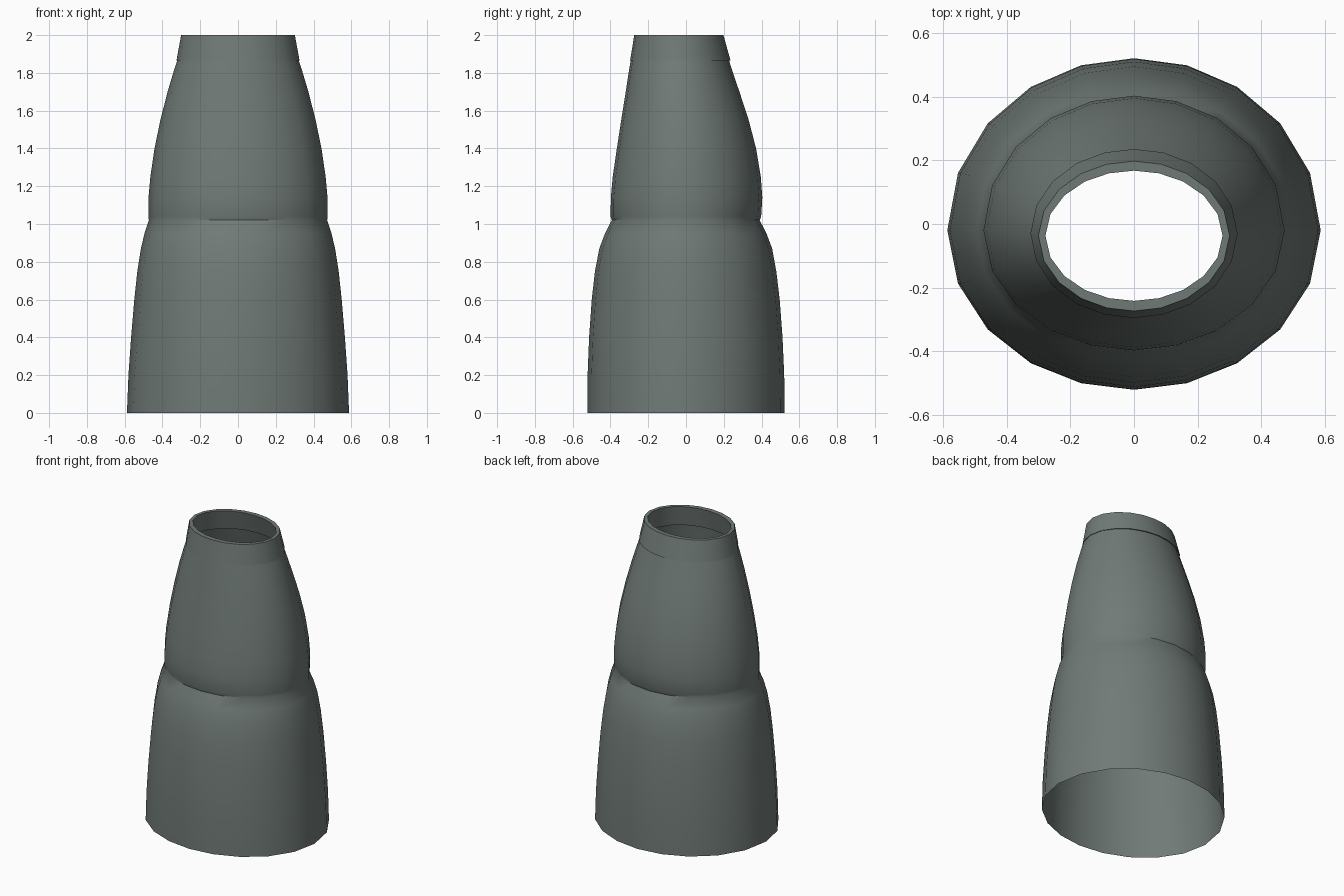
import bpy, bmesh, math

SIDES = 20
cloth = bpy.data.materials.new("grey_green_cloth")
cloth.diffuse_color = (0.162, 0.195, 0.182, 1)


def ring(bm, z, rx, front, back, cy):
    """Oval loop with separate front and back depth."""
    verts = []
    for i in range(SIDES):
        a = 2 * math.pi * i / SIDES
        a += 0.045 * math.sin(2 * a)
        s = math.sin(a)
        depth = back - cy if s > 0 else cy - front
        verts.append(bm.verts.new((rx * math.cos(a), cy + depth * s, z)))
    return verts


def loft(name, rows, closed=False):
    """Skin a stack of oval loops."""
    bm = bmesh.new()
    rings = [ring(bm, *r) for r in rows]
    pairs = list(zip(rings, rings[1:]))
    if closed:
        pairs.append((rings[-1], rings[0]))
    for lo, hi in pairs:
        for i in range(SIDES):
            j = (i + 1) % SIDES
            bm.faces.new((lo[i], lo[j], hi[j], hi[i]))
    me = bpy.data.meshes.new(name)
    bm.to_mesh(me)
    bm.free()
    me.materials.append(cloth)
    ob = bpy.data.objects.new(name, me)
    bpy.context.collection.objects.link(ob)
    bpy.ops.object.select_all(action='DESELECT')
    ob.select_set(True)
    bpy.context.view_layer.objects.active = ob
    bpy.ops.object.shade_smooth_by_angle(angle=math.radians(40))


# Two-tier skirt: height, half width, front y, back y, centre y
loft("skirt", [
    (0.00, 0.588, -0.522, 0.522, -0.02),
    (0.20, 0.580, -0.521, 0.520, -0.02),
    (0.40, 0.566, -0.513, 0.511, -0.02),
    (0.60, 0.549, -0.499, 0.496, -0.02),
    (0.75, 0.533, -0.482, 0.478, -0.02),
    (0.87, 0.514, -0.459, 0.456, -0.02),
    (0.95, 0.495, -0.429, 0.426, -0.02),
    (1.02, 0.472, -0.393, 0.390, -0.02),
    (1.04, 0.474, -0.399, 0.398, -0.02),
    (1.14, 0.474, -0.398, 0.404, -0.02),
    (1.25, 0.464, -0.388, 0.396, -0.02),
    (1.40, 0.442, -0.366, 0.371, -0.02),
    (1.55, 0.411, -0.343, 0.332, -0.025),
    (1.70, 0.373, -0.319, 0.283, -0.03),
    (1.80, 0.343, -0.304, 0.249, -0.03),
    (1.865, 0.322, -0.293, 0.228, -0.03),
])

# Thick waistband, closed inside and out
loft("waistband", [
    (1.865, 0.326, -0.296, 0.236, -0.03),
    (2.00, 0.301, -0.274, 0.198, -0.037),
    (2.00, 0.279, -0.242, 0.168, -0.037),
    (1.865, 0.300, -0.268, 0.206, -0.03),
], closed=True)
